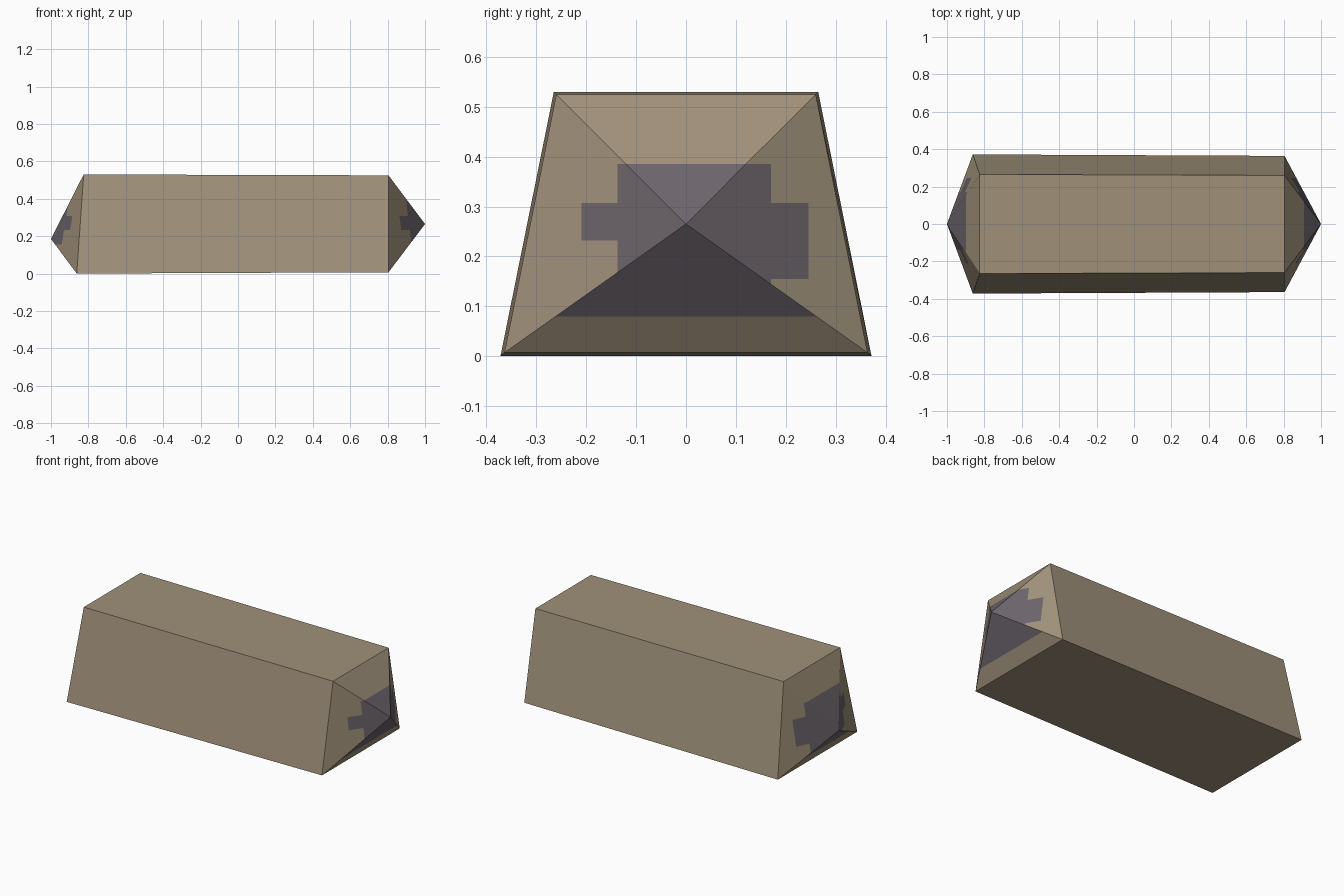
import bpy, bmesh
from mathutils import Vector

if "Cube" in bpy.data.objects:
    bpy.data.objects.remove(bpy.data.objects["Cube"])


def material(name, srgb):
    m = bpy.data.materials.new(name)
    m.diffuse_color = [(c / 255 / 12.92 if c < 11 else ((c / 255 + 0.055) / 1.055) ** 2.4) for c in srgb] + [1]
    m.use_nodes = True
    m.node_tree.nodes["Principled BSDF"].inputs["Base Color"].default_value = m.diffuse_color
    return m


def ring(bm, x_bottom, x_top, half_bottom, half_top, z_bottom, z_top):
    pts = [(x_bottom, -half_bottom, z_bottom), (x_bottom, half_bottom, z_bottom),
           (x_top, half_top, z_top), (x_top, -half_top, z_top)]
    return [bm.verts.new(p) for p in pts]


# tapered bar: two trapezoid rings joined by four long sides
bm = bmesh.new()
left = ring(bm, -0.862, -0.825, 0.372, 0.265, 0.0, 0.53)
right = ring(bm, 0.805, 0.805, 0.364, 0.26, 0.007, 0.525)
for i in range(4):
    j = (i + 1) % 4
    bm.faces.new((left[i], left[j], right[j], right[i]))

# pyramid points on both ends
for loop, tip in ((left, (-1, 0, 0.185)), (right, (1, 0, 0.265))):
    apex = bm.verts.new(tip)
    for i in range(4):
        bm.faces.new((loop[i], loop[(i + 1) % 4], apex))
bmesh.ops.recalc_face_normals(bm, faces=bm.faces)


def is_end(f):
    return abs(f.calc_center_median().x) > 0.8


# cut the end facets along the stepped patch outline
cuts = [((0, y, 0), (0, 1, 0)) for y in (-0.21, -0.137, -0.06, 0.17, 0.246)]
cuts += [((0, 0, z), (0, 0, 1)) for z in (0.08, 0.155, 0.232, 0.307, 0.385)]
for co, no in cuts:
    faces = [f for f in bm.faces if is_end(f)]
    edges = {e for f in faces for e in f.edges if all(is_end(g) for g in e.link_faces)}
    verts = {v for e in edges for v in e.verts}
    bmesh.ops.bisect_plane(bm, geom=faces + list(edges) + list(verts), dist=1e-5,
                           plane_co=Vector(co), plane_no=Vector(no))

# dark patch: blocks in the y-z plane (y0, y1, z0, z1)
blocks = [(-0.137, 0.17, 0.155, 0.385), (-0.21, -0.137, 0.232, 0.307),
          (0.17, 0.246, 0.155, 0.307), (-0.06, 0.17, 0.08, 0.155)]
for f in bm.faces:
    c = f.calc_center_median()
    if is_end(f) and any(a < c.y < b and d < c.z < e for a, b, d, e in blocks):
        f.material_index = 1

mesh = bpy.data.meshes.new("pointed_bar")
bm.to_mesh(mesh)
bm.free()
mesh.materials.append(material("tan stone", (160, 145, 122)))
mesh.materials.append(material("dark purple grey", (108, 100, 107)))
bpy.context.collection.objects.link(bpy.data.objects.new("pointed_bar", mesh))
